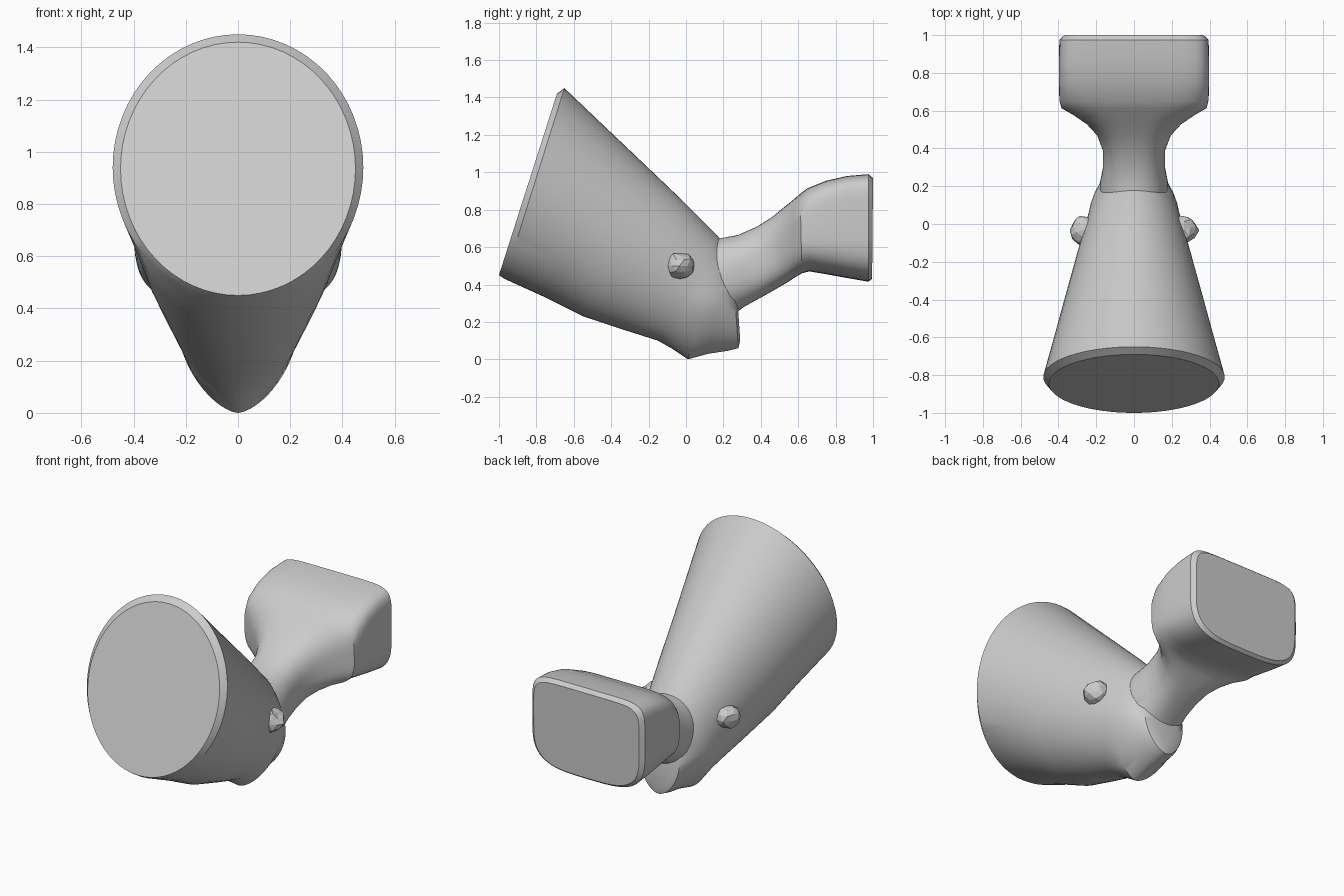
import bpy, bmesh, math, random

if "Cube" in bpy.data.objects:
    bpy.data.objects.remove(bpy.data.objects["Cube"])

random.seed(4)
SEG = 64


def power(v, n):
    return math.copysign(abs(v) ** (2 / n), v)


def loft(name, rings):
    """Skin rings given as (top y, top z, bottom y, bottom z, half width, top squareness, bottom squareness)."""
    bm = bmesh.new()
    loops = []
    for ty, tz, by, bz, hw, nt, nb in rings:
        loop = []
        for i in range(SEG):
            a = 2 * math.pi * i / SEG
            n = nt if math.sin(a) >= 0 else nb
            u, v = power(math.cos(a), n), power(math.sin(a), n)
            k = (1 + v) / 2
            loop.append(bm.verts.new((hw * u, by + (ty - by) * k, bz + (tz - bz) * k)))
        loops.append(loop)
    for p, q in zip(loops, loops[1:]):
        for i in range(SEG):
            j = (i + 1) % SEG
            bm.faces.new((p[i], p[j], q[j], q[i]))
    bm.faces.new(loops[0])
    bm.faces.new(loops[-1])
    bmesh.ops.recalc_face_normals(bm, faces=bm.faces)
    return finish(name, bm)


def finish(name, bm):
    mesh = bpy.data.meshes.new(name)
    bm.to_mesh(mesh)
    bm.free()
    ob = bpy.data.objects.new(name, mesh)
    bpy.context.collection.objects.link(ob)
    return ob


def activate(ob):
    bpy.ops.object.select_all(action='DESELECT')
    ob.select_set(True)
    bpy.context.view_layer.objects.active = ob


# Tapered horn with chamfered rim, closing into a narrow rounded heel
horn = loft("horn_body", [
    (-0.69, 1.42, -1.00, 0.45, 0.45, 2, 2),
    (-0.65, 1.45, -0.97, 0.43, 0.48, 2, 2),
    (-0.44, 1.25, -0.75, 0.33, 0.42, 2, 2),
    (-0.24, 1.06, -0.55, 0.23, 0.365, 2, 2),
    (-0.02, 0.85, -0.34, 0.16, 0.305, 2, 2),
    (0.17, 0.66, -0.15, 0.10, 0.25, 2, 2),
    (0.18, 0.645, -0.08, 0.06, 0.24, 2, 1.8),
    (0.19, 0.63, 0.01, 0.00, 0.23, 2, 1.6),
    (0.20, 0.60, 0.12, 0.03, 0.21, 2, 1.6),
    (0.22, 0.56, 0.22, 0.045, 0.18, 2, 1.7),
    (0.25, 0.48, 0.28, 0.06, 0.14, 2, 1.8),
    (0.27, 0.40, 0.29, 0.10, 0.09, 2, 2),
])

# Neck flaring into a block-shaped head
neck = loft("neck_and_head", [
    (0.08, 0.64, 0.14, 0.20, 0.18, 2, 2),
    (0.20, 0.65, 0.24, 0.23, 0.18, 2.2, 2.2),
    (0.28, 0.665, 0.31, 0.28, 0.165, 2.4, 2.4),
    (0.38, 0.71, 0.40, 0.33, 0.165, 2.6, 2.6),
    (0.46, 0.76, 0.48, 0.375, 0.195, 2.8, 2.6),
    (0.52, 0.81, 0.54, 0.41, 0.25, 3, 2.7),
    (0.57, 0.85, 0.585, 0.44, 0.32, 3.4, 2.8),
    (0.61, 0.885, 0.62, 0.46, 0.385, 4, 3),
    (0.65, 0.915, 0.66, 0.47, 0.395, 5, 3.2),
    (0.75, 0.955, 0.75, 0.455, 0.398, 6.5, 3.4),
    (0.86, 0.98, 0.86, 0.435, 0.398, 7, 3.5),
    (0.975, 0.99, 0.975, 0.415, 0.395, 7, 3.5),
    (1.00, 0.97, 0.995, 0.43, 0.37, 7, 3.5),
])

# Fuse neck and horn into one skin
mod = horn.modifiers.new("join_neck", 'BOOLEAN')
mod.operation = 'UNION'
mod.solver = 'EXACT'
mod.object = neck
activate(horn)
bpy.ops.object.modifier_apply(modifier=mod.name)
bpy.data.objects.remove(neck)
activate(horn)
bpy.ops.object.shade_smooth_by_angle(angle=math.radians(32))

# Rough side knobs
for side, label in ((-1, "left"), (1, "right")):
    bm = bmesh.new()
    bmesh.ops.create_icosphere(bm, subdivisions=2, radius=1)
    for v in bm.verts:
        v.co *= random.uniform(0.85, 1.1)
        v.co.x *= 0.075
        v.co.y *= 0.08
        v.co.z *= 0.07
    knob = finish("side_knob_" + label, bm)
    knob.location = (side * 0.265, -0.03, 0.50)
    knob.rotation_euler.z = side * 0.28
